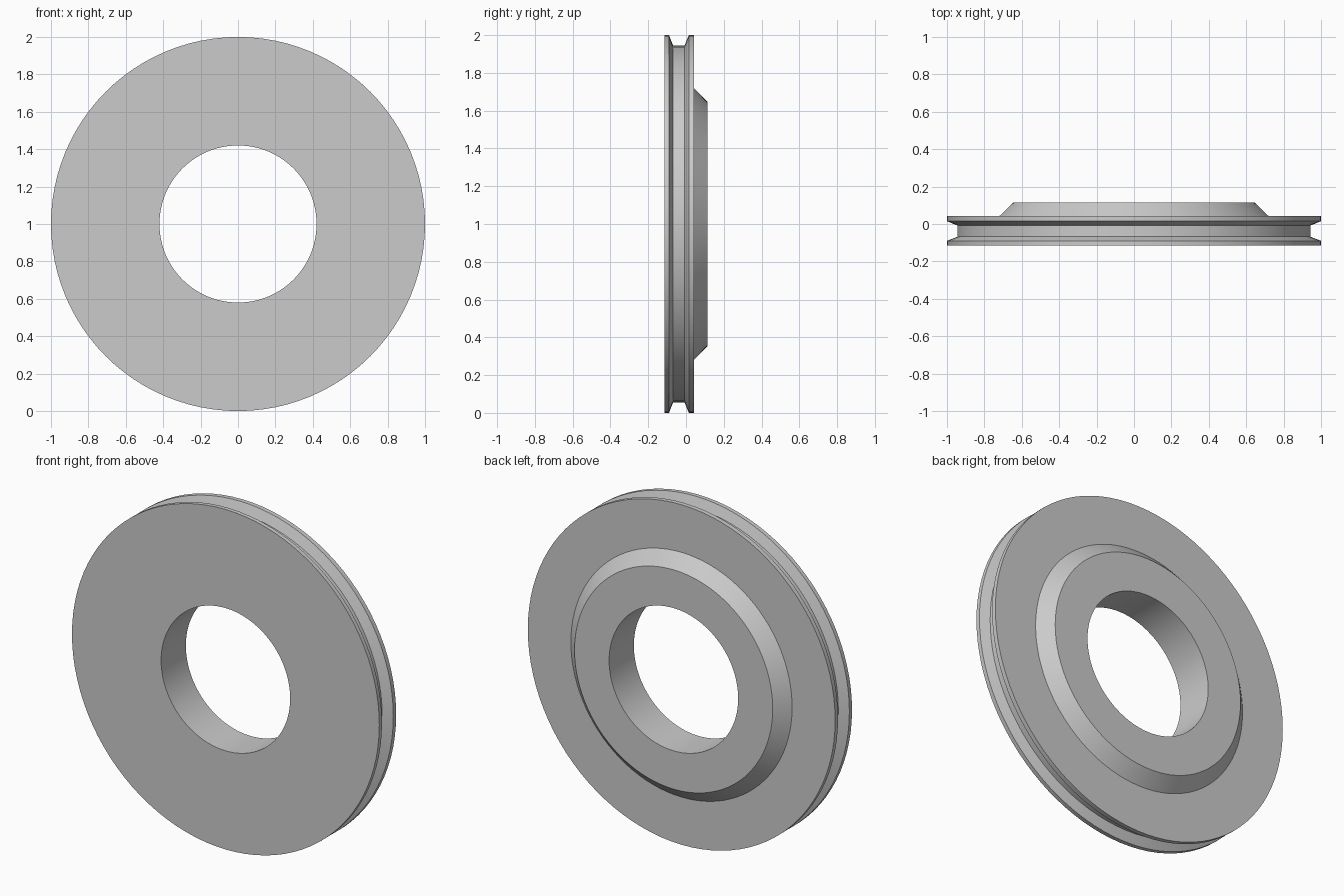
import bpy
import bmesh
import math
from mathutils import Vector

cube = bpy.data.objects.get("Cube")
if cube:
    bpy.data.objects.remove(cube, do_unlink=True)

SEGMENTS = 96
CENTRE = Vector((0, 0, 1))

# Plain grey material
grey = bpy.data.materials.new("plain grey")
grey.use_nodes = True
colour = (0.6, 0.6, 0.6, 1)
grey.diffuse_color = colour
grey.node_tree.nodes["Principled BSDF"].inputs["Base Color"].default_value = colour

# Closed cross-section as (radius, y): bore, front face, grooved rim, bevelled hub
profile = [
    (0.42, -0.115), (1.0, -0.115),
    (1.0, -0.09), (0.944, -0.068), (0.944, -0.008), (1.0, 0.015),
    (1.0, 0.042), (0.72, 0.042),
    (0.645, 0.115), (0.42, 0.115),
]

# Revolve the section about the wheel axis
bm = bmesh.new()
verts = [bm.verts.new(CENTRE + Vector((r, y, 0))) for r, y in profile]
edges = [bm.edges.new((v, verts[(i + 1) % len(verts)])) for i, v in enumerate(verts)]
bmesh.ops.spin(bm, geom=verts + edges, cent=CENTRE, axis=(0, 1, 0),
               angle=math.tau, steps=SEGMENTS, use_merge=True)
bmesh.ops.remove_doubles(bm, verts=bm.verts[:], dist=0.0001)
bmesh.ops.recalc_face_normals(bm, faces=bm.faces[:])

mesh = bpy.data.meshes.new("grooved_wheel")
bm.to_mesh(mesh)
bm.free()
mesh.materials.append(grey)
wheel = bpy.data.objects.new("grooved_wheel", mesh)
bpy.context.collection.objects.link(wheel)

# Smooth round surfaces, sharp profile corners
bpy.ops.object.select_all(action="DESELECT")
wheel.select_set(True)
bpy.context.view_layer.objects.active = wheel
bpy.ops.object.shade_smooth_by_angle(angle=math.radians(30))
